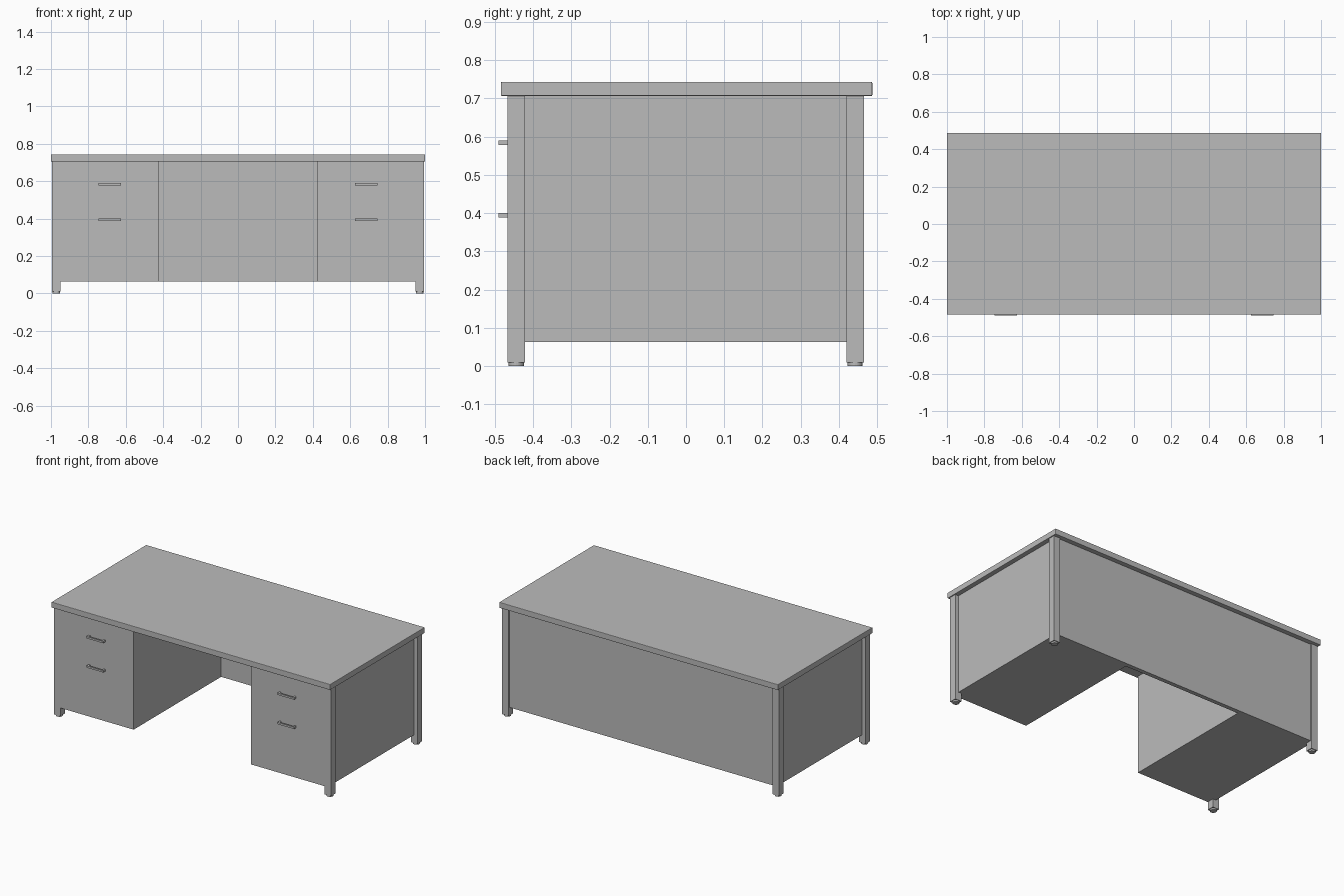
import bpy
import bmesh
from mathutils import Matrix, Vector

cube = bpy.data.objects.get("Cube")
if cube:
    bpy.data.objects.remove(cube, do_unlink=True)

# One painted finish for the whole desk
grey = bpy.data.materials.new("light grey")
grey.use_nodes = True
grey.diffuse_color = (0.5, 0.5, 0.5, 1)
grey.node_tree.nodes["Principled BSDF"].inputs["Base Color"].default_value = (0.5, 0.5, 0.5, 1)


def add_object(name, bm):
    mesh = bpy.data.meshes.new(name)
    bm.to_mesh(mesh)
    bm.free()
    mesh.materials.append(grey)
    obj = bpy.data.objects.new(name, mesh)
    bpy.context.collection.objects.link(obj)
    return obj


def box(name, xs, ys, zs):
    lows, highs = (Vector(v) for v in zip(xs, ys, zs))
    bm = bmesh.new()
    bmesh.ops.create_cube(bm, size=1, matrix=Matrix.LocRotScale(
        (lows + highs) / 2, None, highs - lows))
    return add_object(name, bm)


def disc(name, x, y, z, radius, height):
    bm = bmesh.new()
    bmesh.ops.create_cone(bm, cap_ends=True, segments=20, radius1=radius, radius2=radius,
                          depth=height, matrix=Matrix.Translation((x, y, z)))
    return add_object(name, bm)


def mirrored(side, low, high):
    return sorted((side * low, side * high))


UNDERSIDE, TOP = 0.706, 0.743
PANEL_BOTTOM = 0.063
FRONT, BACK = -0.467, 0.465
LEG = 0.046
LEG_OUT = 0.994
LEG_IN = LEG_OUT - LEG

# Desktop slab with slightly eased edges
desktop = box("desktop", (-1, 1), (-0.484, 0.487), (UNDERSIDE, TOP))
bevel = desktop.modifiers.new("eased edges", "BEVEL")
bevel.width = 0.003
bevel.segments = 2

# Modesty panel between the back legs
box("back_panel", (-LEG_IN, LEG_IN), (0.43, BACK - 0.008), (PANEL_BOTTOM, UNDERSIDE))

for side, label in ((1, "left"), (-1, "right")):
    # Drawer pedestal, flush with the front legs
    box(f"{label}_pedestal", mirrored(side, 0.422, LEG_IN), (FRONT, 0.43),
        (PANEL_BOTTOM, UNDERSIDE))

    # Outer side panel, set back between the legs
    box(f"{label}_side_panel", mirrored(side, LEG_IN, 0.97),
        (FRONT + LEG, BACK - LEG), (PANEL_BOTTOM, UNDERSIDE))

    # Square legs with round glides
    for y, place in ((FRONT, "front"), (BACK - LEG, "back")):
        box(f"{label}_{place}_leg", mirrored(side, LEG_IN, LEG_OUT), (y, y + LEG),
            (0.01, UNDERSIDE))
        disc(f"{label}_{place}_foot", side * (LEG_OUT - LEG / 2), y + LEG / 2,
             0.005, 0.02, 0.01)

    # Drawer pulls: a bar on two short posts
    for z, place in ((0.584, "upper"), (0.394, "lower")):
        heights = (z - 0.006, z + 0.006)
        box(f"{label}_{place}_handle_bar", mirrored(side, 0.625, 0.745),
            (-0.49, -0.48), heights)
        for x in (0.625, 0.733):
            box(f"{label}_{place}_handle_post", mirrored(side, x, x + 0.012),
                (-0.48, FRONT), heights)
